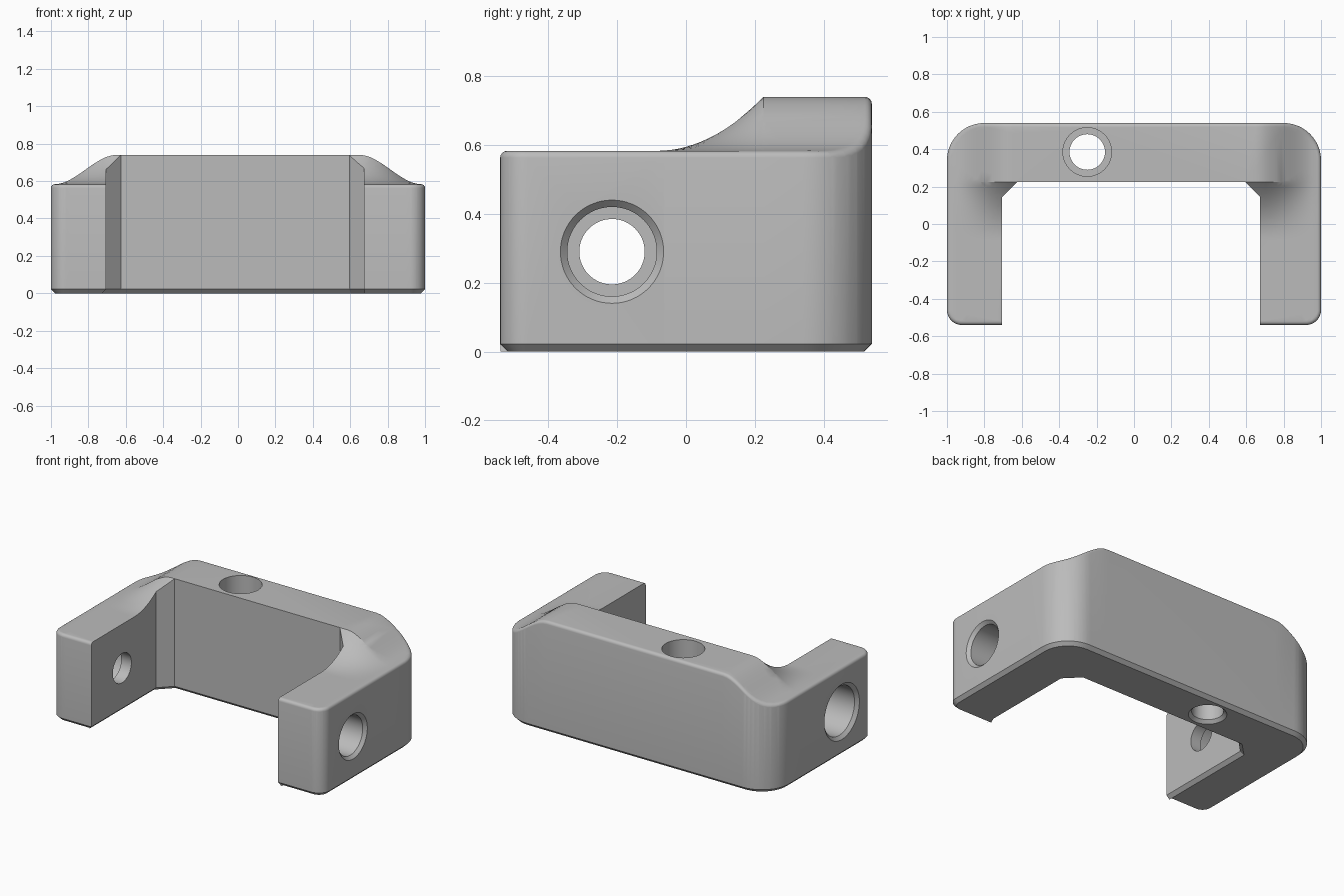
import bpy, bmesh, math
from mathutils import Vector, Matrix

cube = bpy.data.objects.get("Cube")
if cube:
    bpy.data.objects.remove(cube, do_unlink=True)

LOW, HIGH = 0.583, 0.74      # top of the arms, top of the bridge
HALF_Y = 0.54
BACK_R, FRONT_R = 0.2, 0.08  # vertical corner radii
ROUND, CHAMFER = 0.02, 0.022
BRIDGE_Y = 0.225             # inner wall of the bridge

grey = bpy.data.materials.new("grey_plastic")
grey.use_nodes = True
grey.diffuse_color = (0.5, 0.5, 0.5, 1)
grey.node_tree.nodes["Principled BSDF"].inputs["Base Color"].default_value = (0.5, 0.5, 0.5, 1)


def make_object(name, bm):
    bmesh.ops.recalc_face_normals(bm, faces=bm.faces)
    mesh = bpy.data.meshes.new(name)
    bm.to_mesh(mesh)
    bm.free()
    mesh.materials.append(grey)
    obj = bpy.data.objects.new(name, mesh)
    bpy.context.collection.objects.link(obj)
    return obj


def outer_chain(inset):
    """Outer edge of the bracket, from the +x arm end round to the -x arm end."""
    pts = [(0.675, -HALF_Y + inset)]
    corners = [(1, -1, FRONT_R, -90), (1, 1, BACK_R, 0),
               (-1, 1, BACK_R, 90), (-1, -1, FRONT_R, 180)]
    for sx, sy, r, start in corners:
        cx, cy = sx * (1 - r), sy * (HALF_Y - r)
        for i in range(13):
            a = math.radians(start + 90 * i / 12)
            pts.append((cx + (r - inset) * math.cos(a), cy + (r - inset) * math.sin(a)))
    return pts + [(-0.705, -HALF_Y + inset)]


def edge_distance(x, y):
    """Distance inward from the outer edge."""
    r = BACK_R if y > 0 else FRONT_R
    qx, qy = abs(x) - 1 + r, abs(y) - HALF_Y + r
    return r - math.hypot(max(qx, 0), max(qy, 0)) - min(max(qx, qy), 0)


def top_height(x, y):
    """Bridge top flowing down to the arms, with a rounded outer rim."""
    t = min(max((abs(x) - 0.65) / 0.33, 0), 1)
    side = 1 - t * t * (3 - 2 * t)
    u = min(max((BRIDGE_Y - y) / 0.31, 0), 1)
    z = LOW + (HIGH - LOW) * side * (1 - u) ** 2
    gap = max(ROUND - max(edge_distance(x, y), 0), 0)
    return z - ROUND + math.sqrt(max(ROUND ** 2 - gap ** 2, 0))


# Flat top pattern: rim strips plus the inner area
bm = bmesh.new()
chains = [[bm.verts.new((x, y, 0)) for x, y in outer_chain(ROUND * (1 - math.cos(math.radians(a))))]
          for a in (0, 22.5, 45, 67.5, 90)]
for a, b in zip(chains, chains[1:]):
    for i in range(len(a) - 1):
        bm.faces.new((a[i], a[i + 1], b[i + 1], b[i]))
inner = [(-0.705, 0.145), (-0.625, BRIDGE_Y), (0.595, BRIDGE_Y), (0.675, 0.145)]
cap = bm.faces.new(chains[-1] + [bm.verts.new((x, y, 0)) for x, y in inner])
bmesh.ops.triangulate(bm, faces=[cap])

# Grid cuts where the top curves
cuts = [((s * (0.65 + 0.0275 * i), 0, 0), (1, 0, 0)) for s in (-1, 1) for i in range(13)]
cuts += [((0, BRIDGE_Y - 0.31 * i / 14, 0), (0, 1, 0)) for i in range(15)]
for co, no in cuts:
    bmesh.ops.bisect_plane(bm, geom=bm.verts[:] + bm.edges[:] + bm.faces[:],
                           dist=0.0002, plane_co=co, plane_no=no)


def key(co):
    return round(co.x, 5), round(co.y, 5)


# Outward directions along the border, used for the bottom chamfer
border = [e for e in bm.edges if e.is_boundary]
normals = {}
for e in border:
    p, q = (v.co for v in e.verts)
    d = (q - p).normalized()
    n = Vector((d.y, -d.x, 0))
    if n.dot((p + q) / 2 - e.link_faces[0].calc_center_median()) < 0:
        n.negate()
    for v in e.verts:
        normals.setdefault(key(v.co), []).append(n)

for v in bm.verts:
    v.co.z = top_height(v.co.x, v.co.y)


def extrude(edges):
    geom = bmesh.ops.extrude_edge_only(bm, edges=edges)["geom"]
    verts = [g for g in geom if isinstance(g, bmesh.types.BMVert)]
    ring = [g for g in geom if isinstance(g, bmesh.types.BMEdge) and g.is_boundary]
    return verts, ring


# Walls, chamfer and underside
verts, ring = extrude(border)
for v in verts:
    v.co.z = CHAMFER
verts, ring = extrude(ring)
for v in verts:
    n1, n2 = normals[key(v.co)]
    v.co -= (n1 + n2) * (CHAMFER / (1 + n1.dot(n2)))
    v.co.z = 0
bmesh.ops.edgeloop_fill(bm, edges=ring)
bmesh.ops.triangulate(bm, faces=bm.faces[:])
bracket = make_object("bracket_body", bm)


def cutter(name, profile, matrix):
    """Turned cutter from (radius, height) pairs."""
    bm = bmesh.new()
    n = 64
    rings = [[bm.verts.new((r * math.cos(math.tau * i / n), r * math.sin(math.tau * i / n), h))
              for i in range(n)] for r, h in profile]
    for a, b in zip(rings, rings[1:]):
        for i in range(n):
            j = (i + 1) % n
            bm.faces.new((a[i], a[j], b[j], b[i]))
    bm.faces.new(rings[0])
    bm.faces.new(rings[-1])
    bm.transform(matrix)
    obj = make_object(name, bm)
    obj.hide_render = True
    return obj


# Stepped holes: through the bridge and through each arm
along_x = Matrix.Translation((0, -0.215, 0.29)) @ Matrix.Rotation(math.pi / 2, 4, 'Y')
against_x = Matrix.Translation((0, -0.215, 0.29)) @ Matrix.Rotation(-math.pi / 2, 4, 'Y')
cutters = [
    cutter("bridge_hole_cutter",
           [(0.135, -0.02), (0.095, 0.02), (0.095, 0.25), (0.13, 0.25), (0.13, 0.9)],
           Matrix.Translation((-0.25, 0.385, 0))),
    cutter("left_hole_cutter",
           [(0.095, 0.6), (0.095, 0.8), (0.13, 0.8), (0.13, 0.98), (0.17, 1.02)], along_x),
    cutter("right_hole_cutter",
           [(0.098, 0.63), (0.098, 0.78), (0.162, 0.78), (0.162, 0.98), (0.207, 1.02)], against_x),
]

bpy.ops.object.select_all(action='DESELECT')
bracket.select_set(True)
bpy.context.view_layer.objects.active = bracket
for c in cutters:
    mod = bracket.modifiers.new(c.name, 'BOOLEAN')
    mod.operation = 'DIFFERENCE'
    mod.solver = 'EXACT'
    mod.object = c
    bpy.ops.object.modifier_apply(modifier=mod.name)
    bpy.data.objects.remove(c, do_unlink=True)

bpy.ops.object.shade_smooth_by_angle(angle=math.radians(30))
